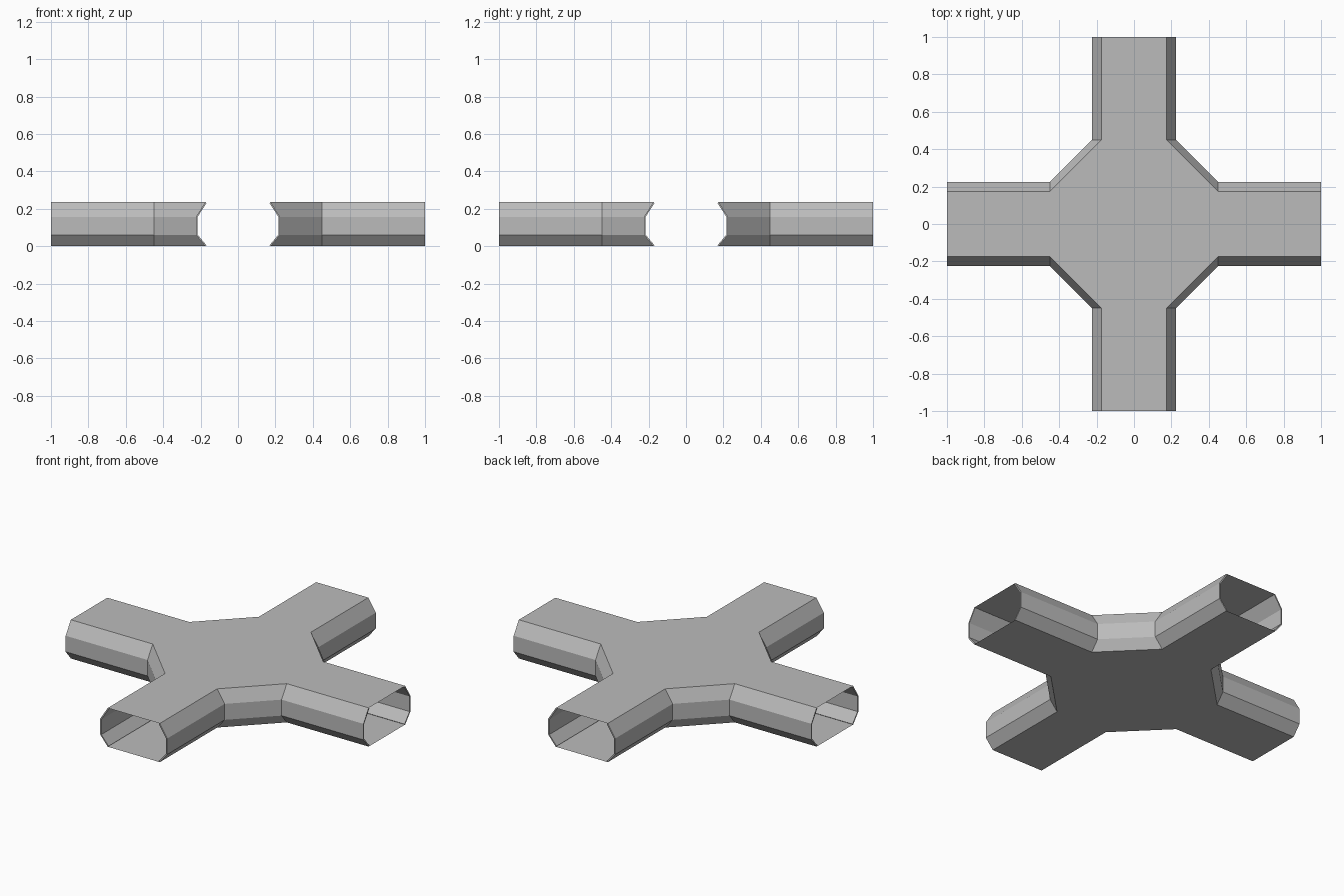
import bpy
import math
from mathutils import Matrix

cube = bpy.data.objects.get("Cube")
if cube:
    bpy.data.objects.remove(cube, do_unlink=True)

END = 1.0       # open end of each arm
BEND = 0.45     # where an arm meets the diagonal corner wall
EDGE = 0.175    # half width of roof and floor
SIDE = 0.225    # half width at the widest part of the walls
HEIGHT = 0.235

grey = bpy.data.materials.new("plain grey")
grey.use_nodes = True
grey.diffuse_color = (0.5, 0.5, 0.5, 1)
bsdf = next(n for n in grey.node_tree.nodes if n.type == 'BSDF_PRINCIPLED')
bsdf.inputs["Base Color"].default_value = grey.diffuse_color
bsdf.inputs["Roughness"].default_value = 0.8


def make_object(name, verts, faces):
    mesh = bpy.data.meshes.new(name)
    mesh.from_pydata(verts, [], faces)
    mesh.materials.append(grey)
    obj = bpy.data.objects.new(name, mesh)
    bpy.context.collection.objects.link(obj)
    return obj


def corner_path(w):
    """Plan of one corner, from the end of one arm to the end of the next."""
    return [(END, w), (BEND, w), (w, BEND), (w, END)]


# Roof and floor: cross-shaped sheets with cut corners
def cross_sheet(name, z, facing_up):
    verts = []
    for k in range(4):
        turn = Matrix.Rotation(k * math.pi / 2, 3, 'Z')
        verts += [turn @ Matrix.Translation((x, y, z)).translation
                  for x, y in corner_path(EDGE)]
    order = list(range(len(verts)))
    make_object(name, verts, [order if facing_up else order[::-1]])


cross_sheet("roof", HEIGHT, True)
cross_sheet("floor", 0, False)

# Walls: a faceted profile swept round each corner, open at the arm ends
profile = [(EDGE, 0), (SIDE, 0.06), (SIDE, 0.157), (EDGE, HEIGHT)]
wall_names = ["back_left_wall", "back_right_wall",
              "front_right_wall", "front_left_wall"]
for k, name in enumerate(wall_names):
    verts = [(x, y, z) for w, z in profile for x, y in corner_path(w)]
    n = len(profile)
    faces = [(r * n + s, r * n + s + 1, (r + 1) * n + s + 1, (r + 1) * n + s)
             for r in range(n - 1) for s in range(n - 1)]
    wall = make_object(name, verts, faces)
    wall.data.transform(Matrix.Rotation(k * math.pi / 2, 4, 'Z'))
    shell = wall.modifiers.new("thin shell", 'SOLIDIFY')
    shell.thickness = 0.008
    shell.offset = -1
